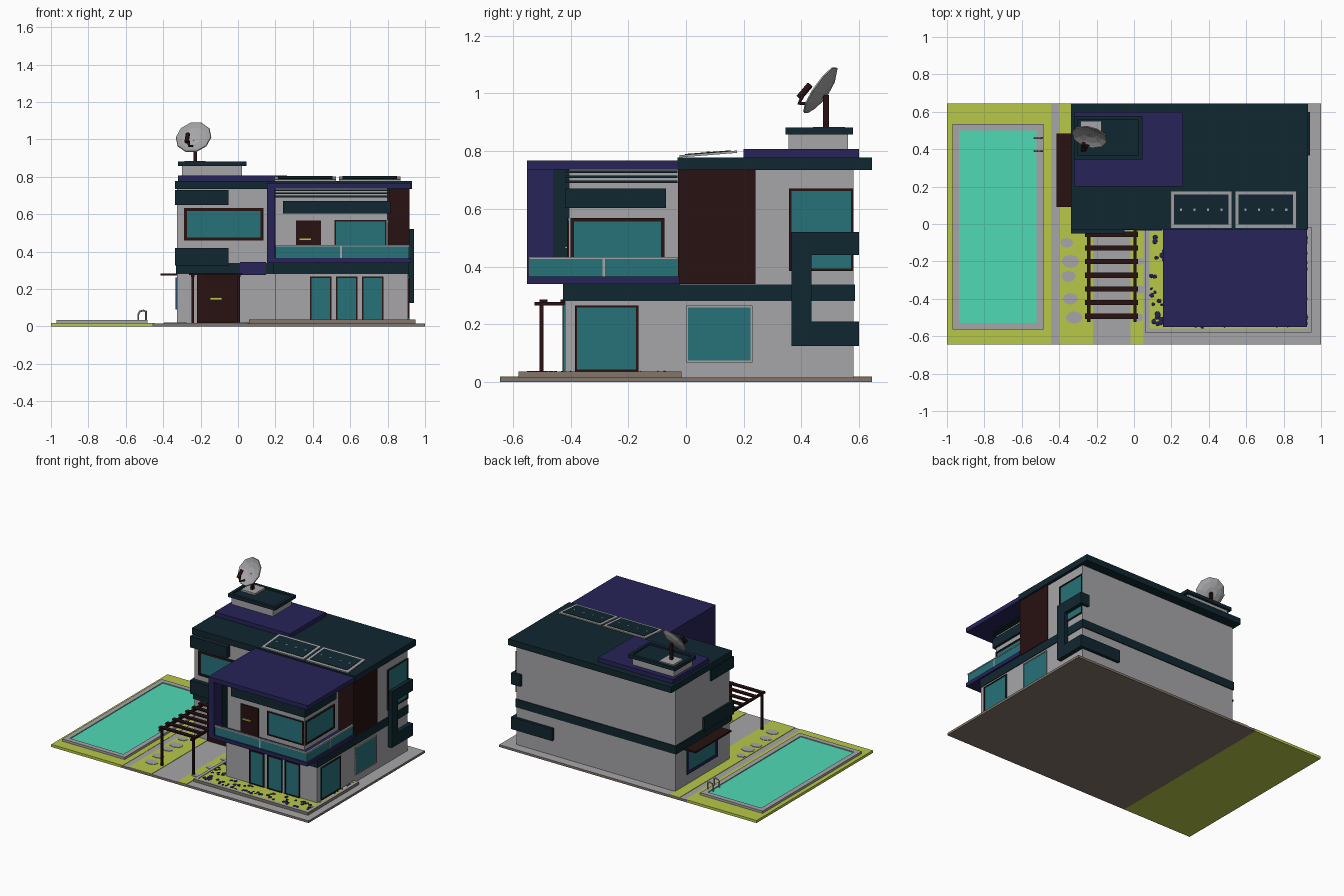
import bpy, bmesh, math, random
from mathutils import Vector, Matrix

if "Cube" in bpy.data.objects:
    bpy.data.objects.remove(bpy.data.objects["Cube"])

random.seed(4)


def material(name, r, g, b):
    m = bpy.data.materials.new(name)
    m.diffuse_color = (r, g, b, 1)
    m.use_nodes = True
    m.node_tree.nodes["Principled BSDF"].inputs["Base Color"].default_value = m.diffuse_color
    return m


WHITE = material("pale_grey", .38, .38, .395)
NAVY = material("dark_navy", .0055, .02, .03)
INDIGO = material("indigo", .02, .017, .10)
BROWN = material("dark_brown", .021, .0055, .0055)
GLASS = material("teal_glass", .02, .17, .195)
WATER = material("turquoise_water", .08, .70, .46)
GRASS = material("lime_grass", .48, .58, .065)
TAUPE = material("taupe_stone", .23, .18, .145)


def finish(bm, name, mat, top=None):
    """Turn a bmesh into an object; 'top' recolours upward faces."""
    bm.normal_update()
    me = bpy.data.meshes.new(name)
    if top:
        for f in bm.faces:
            f.material_index = int(f.normal.z > .5)
    bm.to_mesh(me)
    bm.free()
    me.materials.append(mat)
    if top:
        me.materials.append(top)
    ob = bpy.data.objects.new(name, me)
    bpy.context.collection.objects.link(ob)
    return ob


def boxes(name, mat, *items, top=None):
    """One object from (x0, x1, y0, y1, z0, z1) boxes."""
    bm = bmesh.new()
    for x0, x1, y0, y1, z0, z1 in items:
        mx = (Matrix.Translation(((x0 + x1) / 2, (y0 + y1) / 2, (z0 + z1) / 2))
              @ Matrix.Diagonal((x1 - x0, y1 - y0, z1 - z0, 1)))
        bmesh.ops.create_cube(bm, size=1, matrix=mx)
    return finish(bm, name, mat, top)


def ring(x0, x1, y0, y1, w, z0, z1):
    """Four boxes making a rectangular border of width w."""
    return [(x0, x1, y0, y0 + w, z0, z1), (x0, x1, y1 - w, y1, z0, z1),
            (x0, x0 + w, y0 + w, y1 - w, z0, z1), (x1 - w, x1, y0 + w, y1 - w, z0, z1)]


def window(name, axis, plane, out, a0, a1, z0, z1, frame=BROWN, w=.012):
    """Glass plate and frame lying on a wall; 'out' is the outward sign."""
    def slab(u0, u1, v0, v1, t):
        d = sorted((plane - out * .003, plane + out * t))
        return (*d, u0, u1, v0, v1) if axis == 'x' else (u0, u1, *d, v0, v1)
    boxes(name + "_glass", GLASS, slab(a0, a1, z0, z1, .004))
    boxes(name + "_frame", frame,
          slab(a0, a1, z0, z0 + w, .008), slab(a0, a1, z1 - w, z1, .008),
          slab(a0, a0 + w, z0 + w, z1 - w, .008), slab(a1 - w, a1, z0 + w, z1 - w, .008))


def rod(name, mat, pts, r):
    cu = bpy.data.curves.new(name, 'CURVE')
    cu.dimensions = '3D'
    cu.bevel_depth, cu.bevel_resolution, cu.use_fill_caps = r, 1, True
    sp = cu.splines.new('POLY')
    sp.points.add(len(pts) - 1)
    for p, c in zip(sp.points, pts):
        p.co = (*c, 1)
    cu.materials.append(mat)
    ob = bpy.data.objects.new(name, cu)
    bpy.context.collection.objects.link(ob)


# --- site: paving, lawns, stepping stones
boxes("paved_base", TAUPE, (-.46, 1, -.645, .645, 0, .016), top=WHITE)
boxes("pool_lawn", GRASS, (-1, -.445, -.645, .645, 0, .018))
boxes("lawn_strips", GRASS, (-.40, -.22, -.645, -.02, .012, .019),
      (-.40, -.32, -.02, .645, .012, .019), (-.02, .05, -.645, -.02, .012, .019))
bm = bmesh.new()
for x, y, r in ((-.34, -.2, .048), (-.35, -.28, .04), (-.34, -.4, .042), (-.32, -.5, .045),
                (-.36, -.10, .035), (.03, -.2, .025), (.03, -.35, .03), (.02, -.5, .03)):
    bmesh.ops.create_cone(bm, cap_ends=True, segments=8, radius1=r, radius2=r, depth=.006,
                          matrix=Matrix.Translation((x, y, .019)) @ Matrix.Diagonal((1, .75, 1, 1)))
finish(bm, "stepping_stones", WHITE)

# --- pool
boxes("pool_border", WHITE, *ring(-.97, -.485, -.565, .535, .035, .01, .034))
boxes("pool_water", WATER, (-.94, -.515, -.535, .505, .012, .028))
for i, y in enumerate((.39, .46)):
    rod(f"pool_ladder_{i}", WHITE, [(-.492, y, .03), (-.492, y, .08), (-.505, y, .085),
                                   (-.525, y, .08), (-.533, y, .065), (-.533, y, .02)], .005)

# --- planter with flowers
boxes("planter_border", TAUPE, *ring(.06, .95, -.58, -.015, .022, .012, .036), top=WHITE)
boxes("planter_bed", GRASS, (.08, .935, -.56, -.02, .012, .032))
bm = bmesh.new()
spots = [(random.uniform(.09, .92), random.uniform(-.55, -.45)) for _ in range(60)]
spots += [(random.uniform(.09, .18), random.uniform(-.45, -.04)) for _ in range(26)]
spots += [(.923, random.uniform(-.5, -.04)) for _ in range(9)]
for x, y in spots:
    r = random.uniform(.008, .017)
    bmesh.ops.create_icosphere(bm, subdivisions=1, radius=1, matrix=Matrix.Translation((x, y, .032))
                               @ Matrix.Diagonal((r, r, .006, 1)))
finish(bm, "planter_flowers", INDIGO)

# --- walls
boxes("main_walls", WHITE, (-.325, .91, -.02, .58, .01, .74))
boxes("front_room_walls", WHITE, (.2, .91, -.42, -.02, .01, .345))
boxes("upper_room_walls", WHITE, (.195, .80, -.405, -.02, .345, .74))
boxes("brown_tower_panel", BROWN, (.80, .917, -.027, .24, .34, .737))
boxes("floor_band", NAVY, (-.332, .915, -.026, .586, .28, .338), (.19, .915, -.426, -.02, .28, .342))

# --- navy wrap-around trims
boxes("left_corner_trims", NAVY, (-.338, -.05, -.05, .20, .65, .728), (-.338, -.05, -.05, .28, .325, .42))
boxes("upper_room_trim", NAVY, (.24, .815, -.42, -.07, .603, .67))
boxes("upper_louvers", NAVY, *[(.2, .812, -.418, -.03, z, z + .009) for z in (.69, .707, .724)])
boxes("right_side_bracket", NAVY, (.90, .94, .365, .435, .125, .52), (.90, .94, .43, .6, .44, .52),
      (.90, .94, .43, .6, .125, .21), (.62, .94, .57, .6, .125, .21), (.87, .94, .57, .6, .44, .52))

# --- indigo balcony shell and glass railing
boxes("balcony_shell", INDIGO, (.155, .925, -.55, -.022, .34, .366), (.155, .925, -.55, -.022, .737, .768),
      (.155, .198, -.55, -.022, .36, .74))
boxes("balcony_inner_panel", NAVY, (.196, .201, -.46, -.405, .366, .737))
boxes("entry_accent", INDIGO, (.01, .15, -.034, -.02, .275, .345))
boxes("railing_glass", GLASS, (.2, .91, -.542, -.535, .366, .428), (.908, .915, -.54, -.03, .366, .428))
boxes("railing_bars", WHITE, (.2, .918, -.545, -.532, .426, .434), (.905, .918, -.545, -.03, .426, .434),
      (.545, .555, -.545, -.532, .366, .43), (.905, .918, -.29, -.28, .366, .43))

# --- windows and doors
window("upper_left_window", 'y', -.02, -1, -.29, .135, .458, .632, w=.016)
window("upper_room_window", 'y', -.405, -1, .515, .795, .40, .568, w=.008)
window("upper_side_window", 'x', .80, 1, -.40, -.075, .40, .568)
for i, x in enumerate((.385, .525, .662)):
    window(f"patio_door_{i}", 'y', -.42, -1, x, x + .115, .03, .268, w=.008)
window("ground_side_window", 'x', .91, 1, -.385, -.165, .036, .266, w=.008)
window("kitchen_window", 'x', .91, 1, 0, .23, .068, .265, WHITE, .007)
window("stair_window", 'x', .91, 1, .357, .58, .385, .67, w=.009)
window("left_window", 'x', -.325, -1, .12, .46, .09, .262, INDIGO, .02)
boxes("front_door", BROWN, (-.22, .005, -.032, -.018, .018, .28))
boxes("front_door_handle", GRASS, (-.15, -.085, -.042, -.03, .142, .155))
boxes("balcony_door", BROWN, (.31, .445, -.413, -.40, .366, .565))
boxes("balcony_door_handle", GRASS, (.33, .39, -.419, -.411, .462, .47))
boxes("left_window_canopy", BROWN, (-.415, -.32, .09, .485, .272, .284))

# --- pergola
boxes("pergola_beams", BROWN, *[(x, x + .018, -.525, -.03, .265, .278) for x in (-.25, -.004)])
boxes("pergola_slats", BROWN, *[(-.262, .022, y - .014, y + .014, .276, .286)
                                for y in [-.493 + .073 * i for i in range(7)]])
boxes("pergola_posts", BROWN, *[(x, x + .014, -.508, -.494, .015, .27) for x in (-.248, -.002)])

# --- roofs
boxes("main_roof", NAVY, (-.338, .93, -.03, .645, .735, .778))
boxes("raised_roof", INDIGO, (-.32, .262, .2, .6, .776, .808))
boxes("roof_box_walls", WHITE, (-.30, .022, .355, .562, .80, .862))
boxes("roof_box_cap", NAVY, *ring(-.32, .045, .345, .578, .02, .858, .881), (-.305, .03, .36, .565, .858, .871))
boxes("dish_plinth", WHITE, (-.285, -.175, .44, .55, .865, .884))

# --- solar panels, tilted up toward the back
for i, x in enumerate((.195, .54)):
    tilt = Matrix.Translation((0, -.022, .778)) @ Matrix.Rotation(.08, 4, 'X') @ Matrix.Translation((0, .022, 0))
    for name, mat, items in (
            ("frame", WHITE, [(x, x + .33, -.022, .178, 0, .008)]),
            ("cells", NAVY, [(x + .02, x + .31, -.002, .158, .006, .0105)]),
            ("contacts", WHITE, [(x + .05 + .0725 * k, x + .062 + .0725 * k, .072, .084, .009, .0125)
                                 for k in range(4)])):
        boxes(f"solar_{name}_{i}", mat, *items).data.transform(tilt)

# --- satellite dish: shallow ten-sided bowl facing front and up
centre = Vector((-.238, .465, 1.012))
aim = Vector((-.22, -.82, .57)).to_track_quat('Z', 'Y').to_matrix().to_4x4()
bm = bmesh.new()
rings = []
for r, z in ((.035, -.022), (.07, -.013), (.097, 0)):
    rings.append([bm.verts.new((r * math.cos(a), r * math.sin(a), z))
                  for a in [math.tau * k / 10 for k in range(10)]])
bm.faces.new(rings[0])
for lo, hi in zip(rings, rings[1:]):
    for k in range(10):
        bm.faces.new((lo[k], lo[(k + 1) % 10], hi[(k + 1) % 10], hi[k]))
dish = finish(bm, "dish_bowl", WHITE)
dish.data.transform(Matrix.Translation(centre) @ aim)
solid = dish.modifiers.new("thickness", 'SOLIDIFY')
solid.thickness, solid.offset = .006, 0
boxes("dish_pole", BROWN, (-.237, -.219, .475, .495, .87, .995))
rod("dish_arm", BROWN, [(-.245, .425, .965), (-.262, .392, .965), (-.265, .405, .995)], .007)
rod("dish_receiver", BROWN, [(-.275, .392, .985), (-.268, .43, 1.03)], .012)
